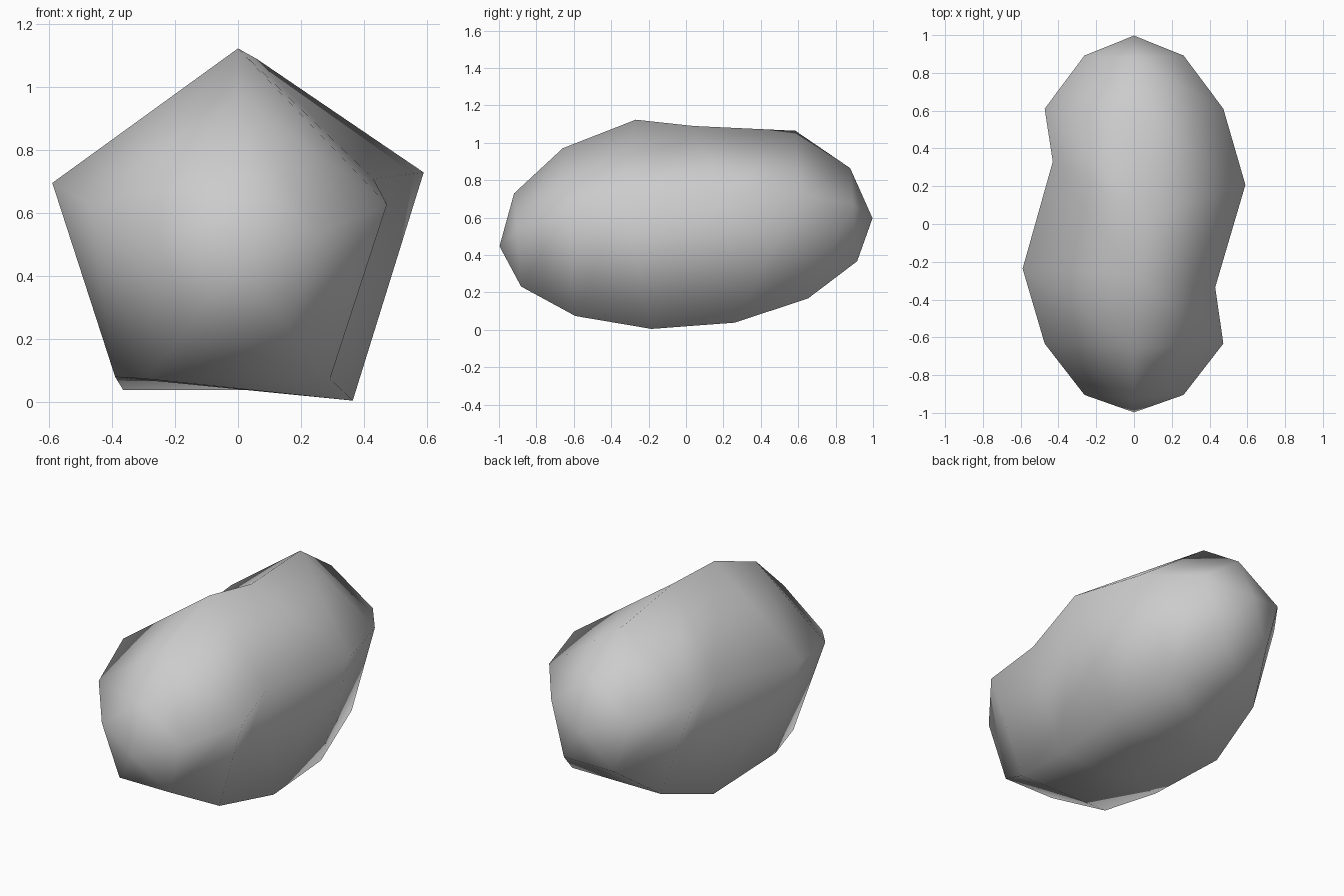
import bpy
import bmesh
from math import sin, cos, pi, radians
from mathutils import Matrix, Vector

cube = bpy.data.objects.get("Cube")
if cube:
    bpy.data.objects.remove(cube, do_unlink=True)

SIDES, RINGS = 5, 7
RADIUS, TILT, MIDDLE = 0.636, radians(4.3), 0.522
TOP, LEFT, LOW_LEFT, LOW_RIGHT, RIGHT = range(SIDES)

# Material
grey = bpy.data.materials.new("stone_grey")
grey.use_nodes = True
colour = (0.6, 0.6, 0.6, 1)
grey.diffuse_color = colour
grey.node_tree.nodes["Principled BSDF"].inputs["Base Color"].default_value = colour

# Five-sided ellipsoid lying along y, slightly tilted nose down
place = Matrix.Translation((0, 0, MIDDLE)) @ Matrix.Rotation(TILT, 4, "X")
bm = bmesh.new()
front_tip = bm.verts.new(place @ Vector((0, -1, 0)))
back_tip = bm.verts.new(place @ Vector((0, 1, 0)))
rings = []
for r in range(1, RINGS):
    lat = pi * r / RINGS
    ring = []
    for k in range(SIDES):
        a = pi / 2 + 2 * pi * k / SIDES
        ring.append(bm.verts.new(place @ Vector((
            RADIUS * sin(lat) * cos(a), -cos(lat), RADIUS * sin(lat) * sin(a)))))
    rings.append(ring)

# Dents around the waist
rings[2][RIGHT].co = (0.43, -0.335, 0.71)
rings[2][LOW_LEFT].co = (-0.39, -0.285, 0.08)
rings[3][LEFT].co = (-0.43, 0.33, 0.735)
rings[3][TOP].co = (0.06, 0.04, 1.09)

# Skin
for k in range(SIDES):
    n = (k + 1) % SIDES
    bm.faces.new((front_tip, rings[0][n], rings[0][k]))
    bm.faces.new((back_tip, rings[-1][k], rings[-1][n]))
    for a, b in zip(rings, rings[1:]):
        bm.faces.new((a[k], a[n], b[n], b[k]))
bmesh.ops.recalc_face_normals(bm, faces=bm.faces[:])
for f in bm.faces:
    f.smooth = True

mesh = bpy.data.meshes.new("pebble")
bm.to_mesh(mesh)
bm.free()
mesh.materials.append(grey)
pebble = bpy.data.objects.new("pebble", mesh)
bpy.context.collection.objects.link(pebble)
